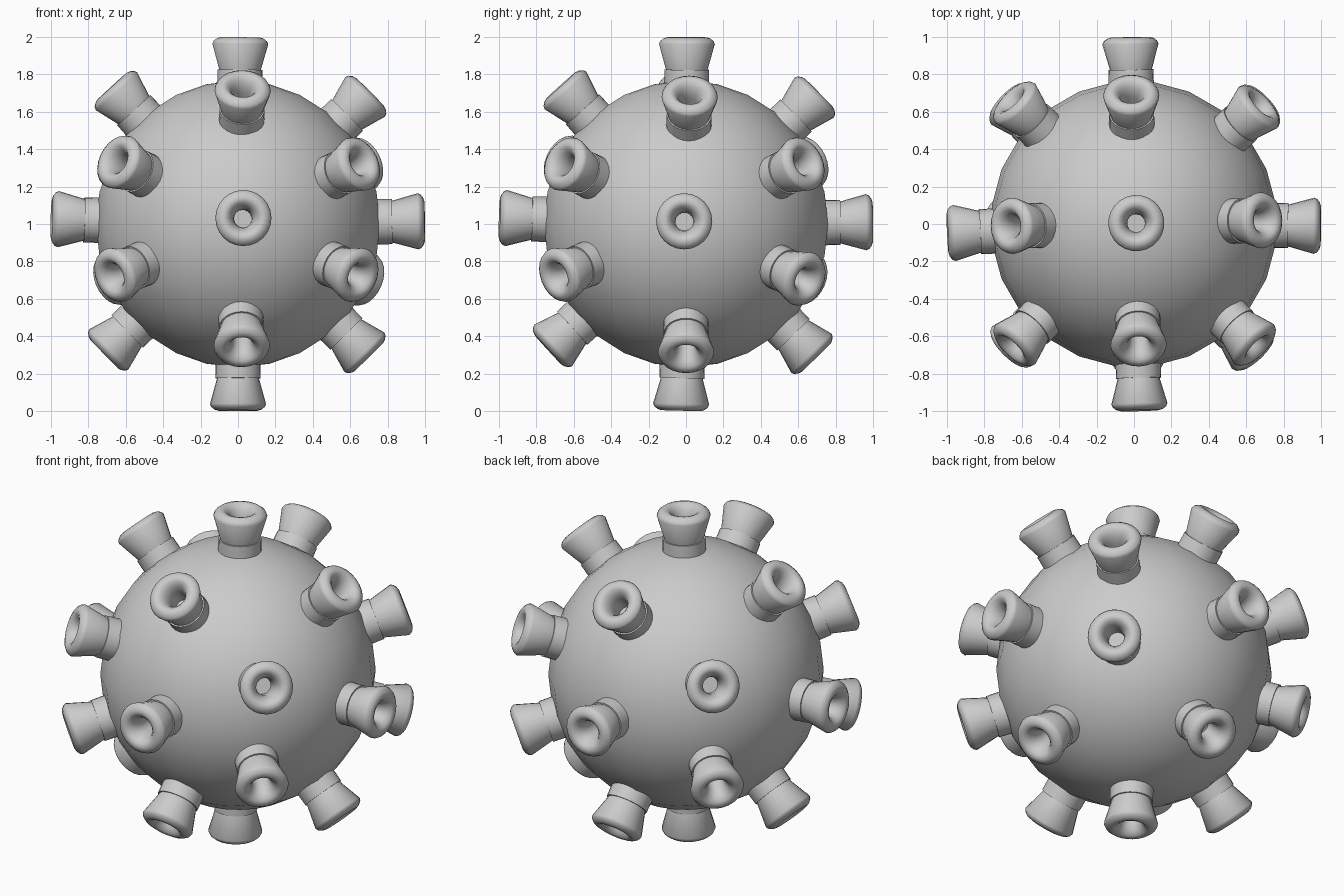
import bpy, bmesh, math
from mathutils import Vector, Matrix

if "Cube" in bpy.data.objects:
    bpy.data.objects.remove(bpy.data.objects["Cube"])

CENTRE = Vector((0, 0, 1))
SEGMENTS = 24


def finish(name, bm):
    bmesh.ops.recalc_face_normals(bm, faces=bm.faces)
    mesh = bpy.data.meshes.new(name)
    bm.to_mesh(mesh)
    bm.free()
    obj = bpy.data.objects.new(name, mesh)
    bpy.context.collection.objects.link(obj)
    bpy.ops.object.select_all(action='DESELECT')
    obj.select_set(True)
    bpy.context.view_layer.objects.active = obj
    bpy.ops.object.shade_smooth_by_angle(angle=math.radians(40))
    return obj


def lathe(name, profile):
    """Spin (radius, height) points around z."""
    bm = bmesh.new()
    verts = [bm.verts.new((r, 0, h)) for r, h in profile]
    edges = [bm.edges.new(pair) for pair in zip(verts, verts[1:])]
    bmesh.ops.spin(bm, geom=verts + edges, cent=(0, 0, 0), axis=(0, 0, 1),
                   angle=math.tau, steps=SEGMENTS, use_merge=True)
    bmesh.ops.remove_doubles(bm, verts=bm.verts, dist=1e-5)
    return finish(name, bm)


# Round body
bm = bmesh.new()
bmesh.ops.create_uvsphere(bm, u_segments=24, v_segments=14, radius=0.766)
bmesh.ops.rotate(bm, verts=bm.verts, matrix=Matrix.Rotation(math.radians(7.5), 3, 'Z'))
body = finish("body", bm)
body.location = CENTRE

# Collar and flared nozzle with a rounded rim and a central hole
collar = lathe("collar", [(0, 0.70), (0.122, 0.70), (0.120, 0.825), (0, 0.825)])
nozzle = lathe("nozzle", [(0.105, 0.80), (0.150, 0.962), (0.143, 0.978), (0.125, 0.992),
                          (0.105, 0.998), (0.085, 0.990), (0.066, 0.968), (0.053, 0.935),
                          (0.048, 0.90), (0.048, 0.826)])

# Directions the nozzles point in, slightly irregular
directions = [
    # along the axes
    (1, -0.01, 0.015), (-1, -0.05, 0.027), (-0.02, 1, 0.01),
    (0.03, -1, 0.033), (0.013, 0.005, 1), (0, -0.027, -1),
    # upper ring
    (0.69, 0.02, 0.69), (-0.65, -0.01, 0.71), (-0.015, 0.70, 0.69), (0.025, -0.65, 0.72),
    # lower ring
    (0.68, 0, -0.69), (-0.68, 0, -0.66), (0, 0.66, -0.68), (0.02, -0.70, -0.64),
    # corner pairs near the equator
    (0.66, 0.62, 0.32), (-0.62, 0.63, 0.32), (0.66, -0.66, 0.33), (-0.66, -0.67, 0.345),
    (0.66, 0.62, -0.29), (-0.66, 0.64, -0.29), (0.65, -0.69, -0.28), (-0.67, -0.67, -0.28),
]

for i, d in enumerate(directions):
    turn = Vector(d).to_track_quat('Z', 'Y')
    for part in (collar, nozzle):
        obj = part
        if i:
            obj = part.copy()
            bpy.context.collection.objects.link(obj)
        obj.rotation_mode = 'QUATERNION'
        obj.rotation_quaternion = turn
        obj.location = CENTRE
